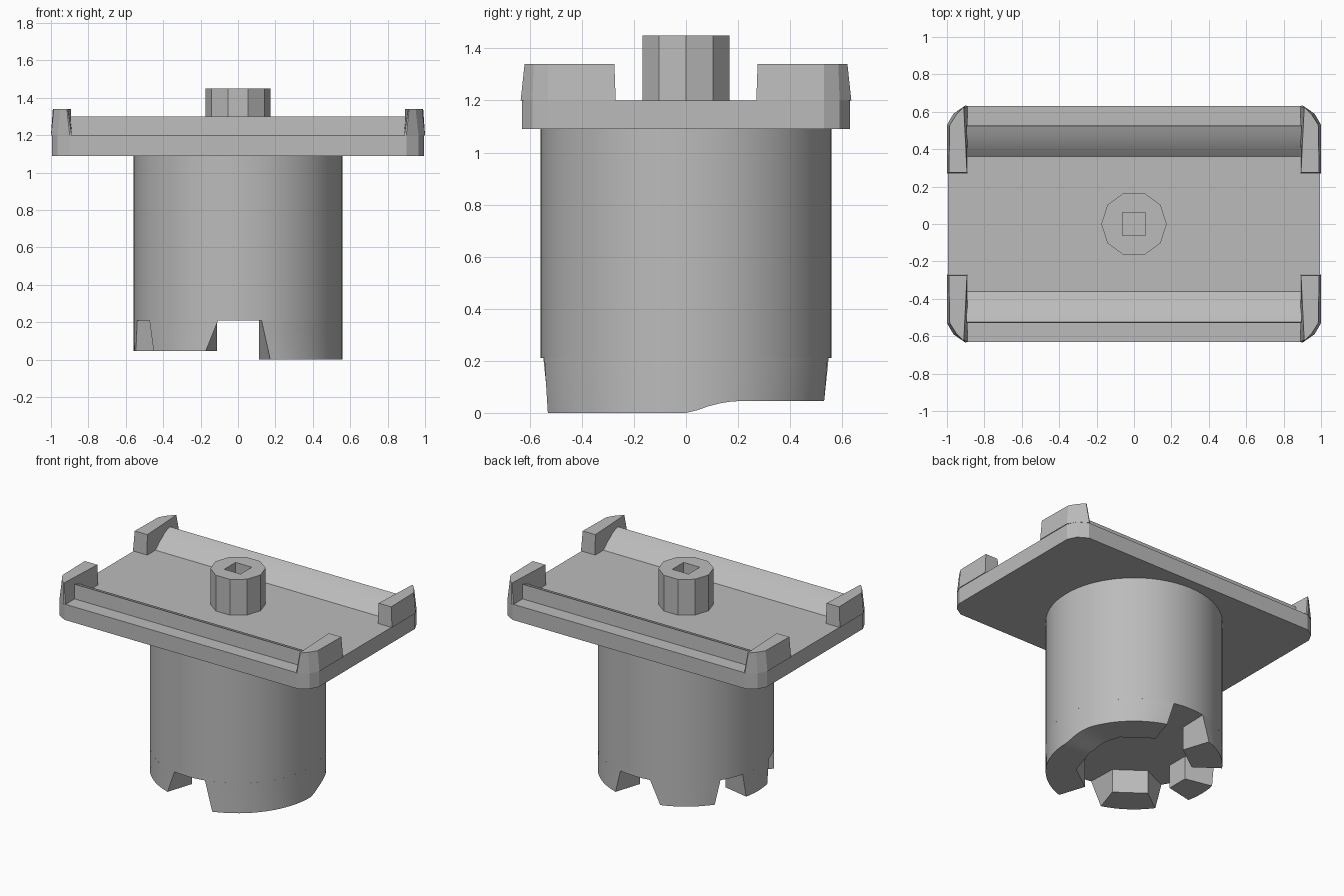
import bpy, bmesh
from math import sin, cos, radians, pi
from mathutils import Vector

if "Cube" in bpy.data.objects:
    bpy.data.objects.remove(bpy.data.objects["Cube"], do_unlink=True)

GREY = (0.5, 0.5, 0.5, 1)
grey = bpy.data.materials.new("plain grey")
grey.use_nodes = True
grey.diffuse_color = GREY
grey.node_tree.nodes["Principled BSDF"].inputs["Base Color"].default_value = GREY


def finish(name, bm, smooth=True):
    bmesh.ops.recalc_face_normals(bm, faces=bm.faces)
    mesh = bpy.data.meshes.new(name)
    bm.to_mesh(mesh)
    bm.free()
    mesh.materials.append(grey)
    obj = bpy.data.objects.new(name, mesh)
    bpy.context.collection.objects.link(obj)
    if smooth:
        bpy.ops.object.select_all(action='DESELECT')
        obj.select_set(True)
        bpy.context.view_layer.objects.active = obj
        bpy.ops.object.shade_smooth_by_angle(angle=radians(30))
    return obj


def loft(name, rings, smooth=True):
    """Closed solid through matching rings of points."""
    bm = bmesh.new()
    loops = [[bm.verts.new(p) for p in ring] for ring in rings]
    n = len(loops[0])
    for a, b in zip(loops, loops[1:]):
        for i in range(n):
            j = (i + 1) % n
            bm.faces.new((a[i], a[j], b[j], b[i]))
    bm.faces.new(loops[0])
    bm.faces.new(loops[-1])
    return finish(name, bm, smooth)


def flat(points, z):
    return [(x, y, z) for x, y in points]


def circle(r, n):
    return [(r * cos(2 * pi * i / n), r * sin(2 * pi * i / n)) for i in range(n)]


# Top plate with clipped corners
quarter = [(0.995, 0.53), (0.965, 0.59), (0.9, 0.63)]
outline = (quarter + [(-x, y) for x, y in reversed(quarter)]
           + [(-x, -y) for x, y in quarter] + [(x, -y) for x, y in reversed(quarter)])
loft("plate", [flat(outline, 1.09), flat(outline, 1.2)], False)

# Four raised corner posts, slightly tapered
foot = [(0.89, 0.27), (1, 0.27), (1, 0.53), (0.965, 0.59), (0.9, 0.635), (0.89, 0.63)]
head = [(0.893, 0.275), (0.99, 0.275), (0.985, 0.53), (0.95, 0.585), (0.915, 0.62), (0.91, 0.62)]
for sx, side in ((1, "left"), (-1, "right")):
    for sy, end in ((1, "back"), (-1, "front")):
        loft(f"{end}_{side}_post",
             [[(x * sx, y * sy, z) for x, y in pts] for pts, z in ((foot, 1.2), (head, 1.34))], False)

# Two long ridges with a gently rounded inner slope
slope = [(0.36, 1.2), (0.4, 1.235), (0.46, 1.275), (0.525, 1.3), (0.53, 1.2)]
for sy, end in ((1, "back"), (-1, "front")):
    loft(f"{end}_ridge", [[(x, y * sy, z) for y, z in slope] for x in (-0.895, 0.895)])

# Ten-sided hub with a square socket
hub = loft("hub", [flat(circle(0.175, 10), 1.2), flat(circle(0.175, 10), 1.45)], False)
s = 0.0625
square = [(-s, -s), (s, -s), (s, s), (-s, s)]
cutter = loft("socket_cutter", [flat(square, 1.25), flat(square, 1.5)], False)
cutter.hide_render = True
mod = hub.modifiers.new("socket", 'BOOLEAN')
mod.operation = 'DIFFERENCE'
mod.solver = 'EXACT'
mod.object = cutter
bpy.ops.object.select_all(action='DESELECT')
hub.select_set(True)
bpy.context.view_layer.objects.active = hub
bpy.ops.object.modifier_apply(modifier="socket")
bpy.data.objects.remove(cutter, do_unlink=True)

# Round body
R, INNER, ROOT = 0.558, 0.365, 0.21
loft("body", [flat(circle(R, 64), ROOT), flat(circle(R, 64), 1.09)])


def polar(r, deg, z=0.0):
    return Vector((r * cos(radians(deg)), r * sin(radians(deg)), z))


def tooth(name, low, high, facets, steps, height):
    """Ring segment under the body: low/high are the tip and root angle spans."""
    n = facets * steps
    rings = []
    for i in range(n + 1):
        t = i / n
        tip = polar(R, low[0] + (low[1] - low[0]) * t)
        root = polar(R, high[0] + (high[1] - high[0]) * t, ROOT)
        # The inner wall is made of flat facets
        k = min(i // steps, facets - 1)
        width = (low[1] - low[0]) / facets
        inner = polar(INNER, low[0] + width * k).lerp(
            polar(INNER, low[0] + width * (k + 1)), i / steps - k)
        z = height(tip.y)
        tip.z = z
        rings.append([tip, (inner.x, inner.y, z), (inner.x, inner.y, ROOT), root])
    loft(name, rings)


def stepped(y):
    """Flat at the front, easing up to the raised level at the back."""
    t = min(max((y - 0.02) / 0.2, 0), 1)
    return 0.046 * t * (2 - t)


def raised(y):
    return 0.046


tooth("wide_tooth", (-72, 72), (-77, 77), 4, 8, stepped)
tooth("back_tooth", (108, 144), (101, 148), 1, 8, raised)
tooth("side_tooth", (168, 192), (165, 195), 1, 6, raised)
tooth("front_tooth", (216, 252), (212, 259), 1, 8, raised)
